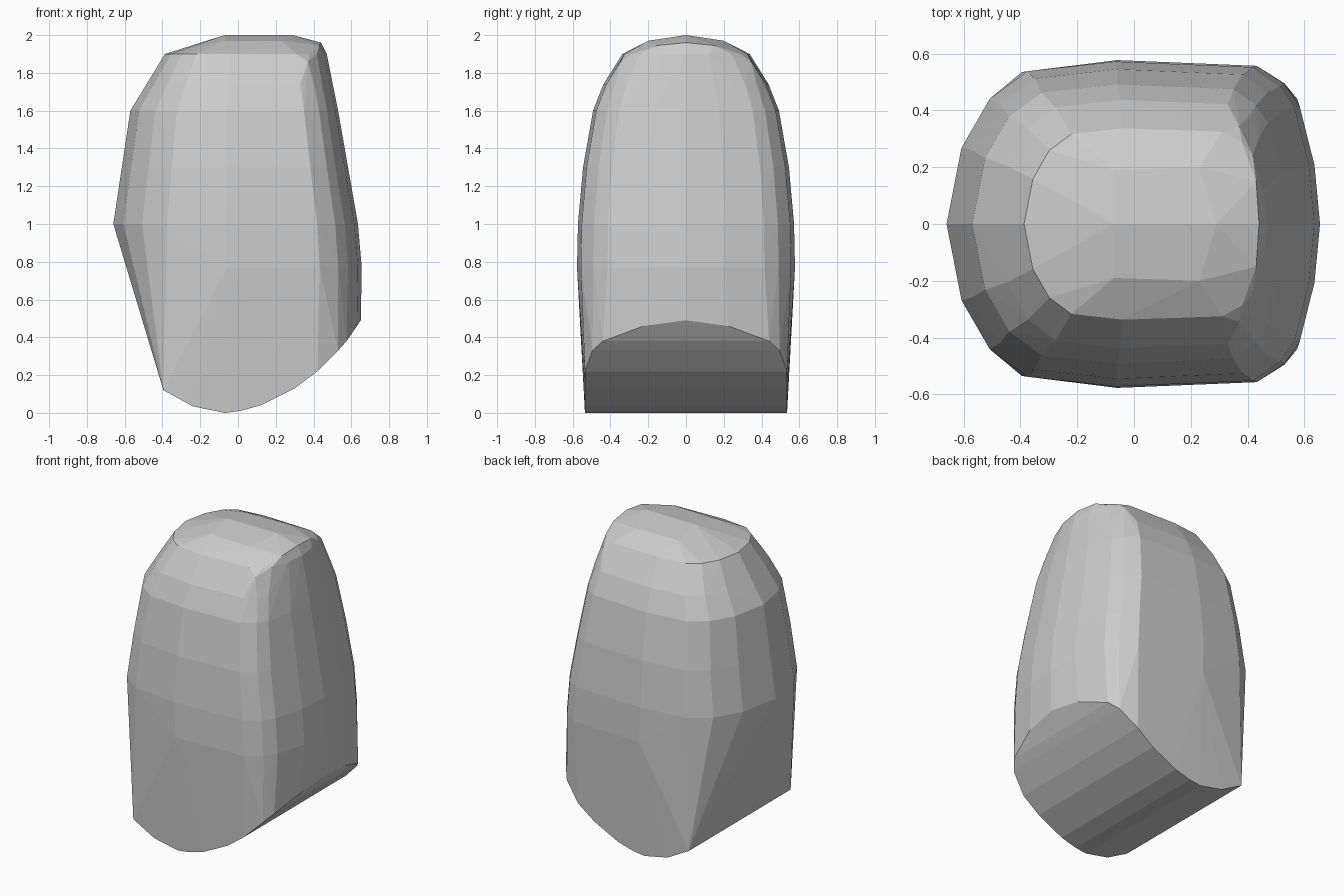
import bpy, bmesh

if "Cube" in bpy.data.objects:
    bpy.data.objects.remove(bpy.data.objects["Cube"])

# Rounded half outline of the stone seen from above (unit x, unit y)
OUTLINE = [(-1, 0), (-.92, .47), (-.77, .77), (-.57, .94), (-.1, 1.0), (.66, .965),
           (.81, .85), (.89, .72), (.97, .36), (1, 0)]

# Levels: height, left extent, right extent, half depth
LEVELS = [(.77, -.59, .655, .577), (1.0, -.66, .635, .572), (1.3, -.615, .58, .545),
          (1.6, -.57, .53, .492), (1.74, -.485, .50, .437), (1.9, -.387, .47, .337)]

# Crown of the stone
CROWN = [(-.07, 0, 2), (.29, 0, 2), (.44, 0, 1.96), (.43, .15, 1.945),
         (-.07, .19, 1.97), (.23, .2, 1.97), (.37, .345, 1.86)]

# Curved underside: profile run straight through the depth, then the rising end rim
UNDERSIDE = [(-.395, .12), (-.24, .035), (-.07, 0), (.01, .01), (.12, .04),
             (.3, .13), (.42, .22)]
END_RIM = [(.53, .495, .33), (.575, .44, .38), (.63, .225, .46), (.65, 0, .49)]


def level_points(z, left, right, depth):
    return [((right if u > 0 else -left) * u, v * depth, z) for u, v in OUTLINE]


points = CROWN + END_RIM
points += [(x, .535, z) for x, z in UNDERSIDE]
for level in LEVELS:
    points += level_points(*level)

# Mirror front to back and wrap the faceted skin around the points
bm = bmesh.new()
for x, y, z in points:
    bm.verts.new((x, y, z))
    if y > 0:
        bm.verts.new((x, -y, z))
bmesh.ops.convex_hull(bm, input=bm.verts[:])
bmesh.ops.delete(bm, geom=[v for v in bm.verts if not v.link_faces], context='VERTS')
bmesh.ops.dissolve_limit(bm, angle_limit=.01, verts=bm.verts[:], edges=bm.edges[:])
bmesh.ops.recalc_face_normals(bm, faces=bm.faces[:])

mesh = bpy.data.meshes.new("standing_stone")
bm.to_mesh(mesh)
bm.free()
stone = bpy.data.objects.new("standing_stone", mesh)
bpy.context.collection.objects.link(stone)
